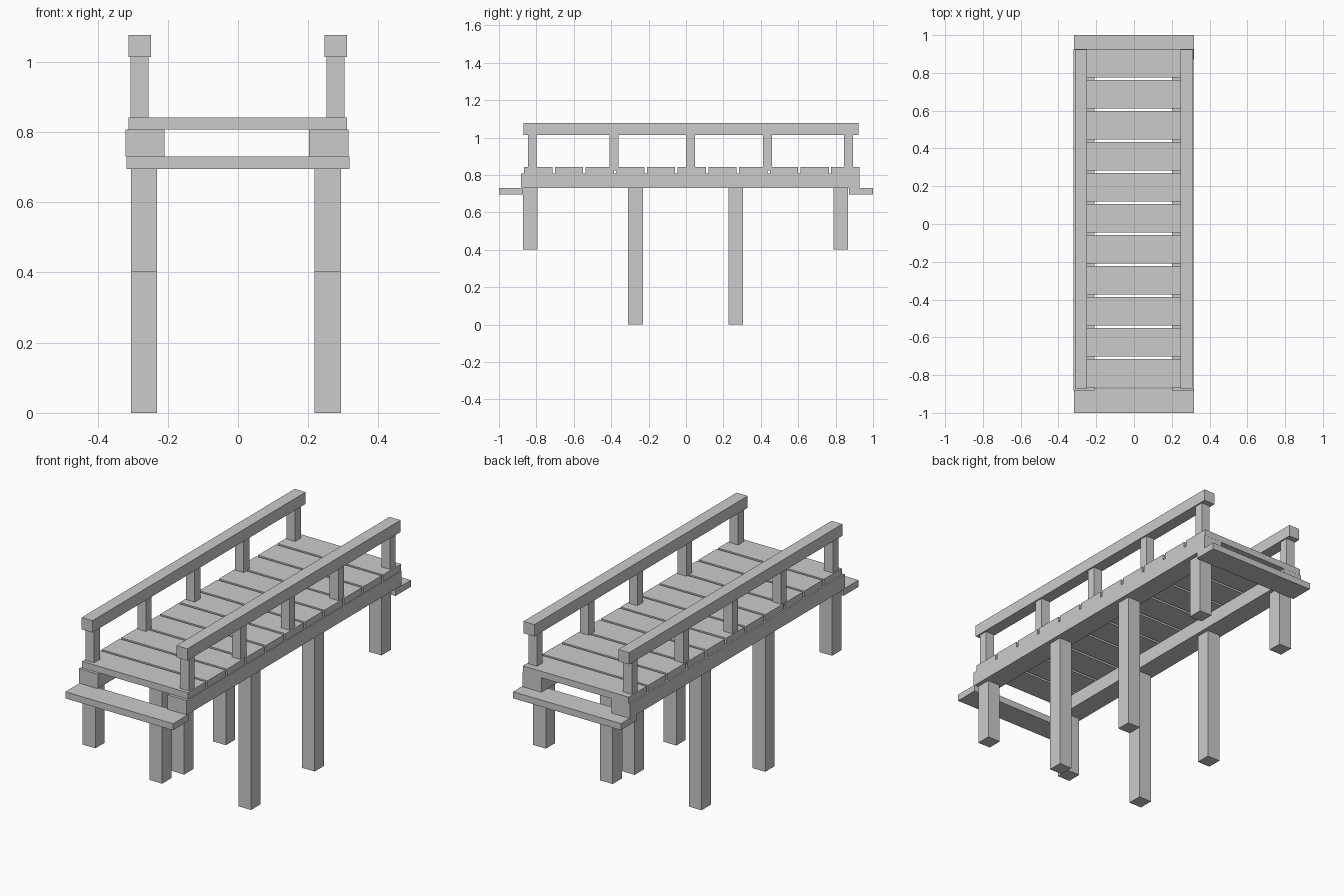
import bpy, bmesh
from mathutils import Matrix, Vector

if "Cube" in bpy.data.objects:
    bpy.data.objects.remove(bpy.data.objects["Cube"])


def box(name, x0, x1, y0, y1, z0, z1):
    lo, hi = Vector((x0, y0, z0)), Vector((x1, y1, z1))
    bm = bmesh.new()
    bmesh.ops.create_cube(bm, size=1, matrix=Matrix.Diagonal((*(hi - lo), 1)))
    mesh = bpy.data.meshes.new(name)
    bm.to_mesh(mesh)
    bm.free()
    obj = bpy.data.objects.new(name, mesh)
    obj.location = (lo + hi) / 2
    bpy.context.collection.objects.link(obj)
    return obj


# Per side: x ranges of support leg, beam, railing post and handrail
sides = {
    "left": ((-0.305, -0.23), (-0.32, -0.209), (-0.306, -0.255), (-0.312, -0.248)),
    "right": ((0.218, 0.293), (0.202, 0.315), (0.252, 0.303), (0.246, 0.311)),
}
# Support legs: short at the banks, tall in the middle (y centre, bottom z)
legs = [(-0.832, 0.403), (-0.27, 0.0), (0.266, 0.0), (0.828, 0.403)]
posts = [-0.822, -0.386, 0.024, 0.435, 0.869]

for side, (leg, beam, post, rail) in sides.items():
    for i, (y, z) in enumerate(legs):
        box(f"{side}_support_leg_{i + 1}", *leg, y - 0.039, y + 0.039, z, 0.73)
    box(f"{side}_beam", *beam, -0.881, 0.927, 0.73, 0.807)
    for i, y in enumerate(posts):
        box(f"{side}_railing_post_{i + 1}", *post, y - 0.024, y + 0.024, 0.823, 1.014)
    box(f"{side}_handrail", *rail, -0.87, 0.923, 1.014, 1.077)

# Deck planks
for i in range(11):
    y = -0.79 + i * 0.1642
    box(f"deck_plank_{i + 1}", -0.312, 0.311, y - 0.0755, y + 0.0755, 0.807, 0.842)

# Step boards at both ends
box("front_step_board", -0.317, 0.318, -1.0, -0.871, 0.695, 0.73)
box("back_step_board", -0.317, 0.318, 0.871, 1.0, 0.695, 0.73)
